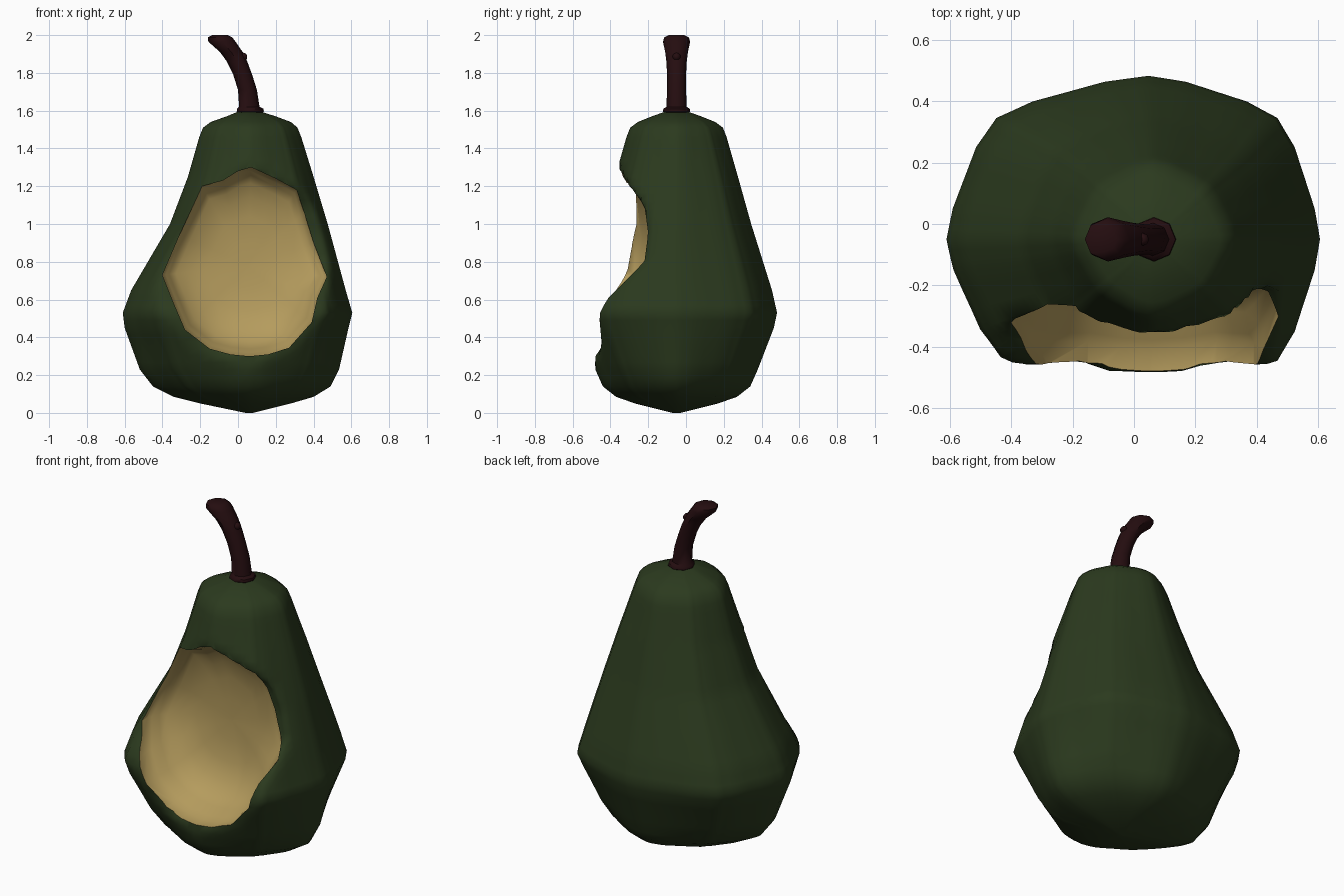
import bpy, bmesh, math

if "Cube" in bpy.data.objects:
    bpy.data.objects.remove(bpy.data.objects["Cube"])


def material(name, rgb):
    m = bpy.data.materials.new(name)
    m.diffuse_color = (*rgb, 1)
    m.use_nodes = True
    m.node_tree.nodes["Principled BSDF"].inputs["Base Color"].default_value = m.diffuse_color
    return m


skin = material("green_skin", (0.024, 0.042, 0.013))
flesh = material("pale_flesh", (0.46, 0.33, 0.11))
bark = material("stem_brown", (0.018, 0.004, 0.005))


def lerp(a, b, t):
    return a + (b - a) * t


def table(pairs, z):
    # piecewise linear lookup in (z, value) pairs
    if z <= pairs[0][0]:
        return pairs[0][1]
    for (z0, v0), (z1, v1) in zip(pairs, pairs[1:]):
        if z <= z1:
            return lerp(v0, v1, (z - z0) / (z1 - z0))
    return pairs[-1][1]


def loft(name, rings, mats, index=0):
    # skin a stack of closed rings, capping both ends
    bm = bmesh.new()
    rows = [[bm.verts.new(p) for p in ring] for ring in rings]
    n = len(rows[0])
    for a, b in zip(rows, rows[1:]):
        for i in range(n):
            j = (i + 1) % n
            bm.faces.new((a[i], a[j], b[j], b[i]))
    bm.faces.new(rows[0][::-1])
    bm.faces.new(rows[-1])
    bmesh.ops.recalc_face_normals(bm, faces=bm.faces)
    for f in bm.faces:
        f.material_index = index
    me = bpy.data.meshes.new(name)
    bm.to_mesh(me)
    bm.free()
    for m in mats:
        me.materials.append(m)
    ob = bpy.data.objects.new(name, me)
    bpy.context.collection.objects.link(ob)
    return ob


def smooth(ob, deg):
    bpy.ops.object.select_all(action='DESELECT')
    ob.select_set(True)
    bpy.context.view_layer.objects.active = ob
    bpy.ops.object.shade_smooth_by_angle(angle=math.radians(deg))


# Fruit body: z, left x, right x, depth half-width about y = -0.05
CY = -0.05
PROFILE = [
    (0.0, 0.04, 0.08, 0.02), (0.05, -0.2, 0.28, 0.22), (0.085, -0.34, 0.4, 0.32),
    (0.14, -0.45, 0.49, 0.39), (0.23, -0.52, 0.535, 0.43), (0.45, -0.6, 0.585, 0.515),
    (0.53, -0.61, 0.605, 0.532), (0.65, -0.565, 0.57, 0.505), (1.0, -0.36, 0.475, 0.395),
    (1.25, -0.265, 0.4, 0.325), (1.46, -0.205, 0.335, 0.265), (1.51, -0.185, 0.315, 0.245),
    (1.54, -0.145, 0.28, 0.205), (1.57, -0.06, 0.2, 0.13), (1.595, 0.0, 0.12, 0.06)]
# Roundness of the diagonal corners by height
CORNER = [(0.0, 0.84), (0.14, 0.86), (0.25, 0.91), (0.53, 0.99), (0.8, 0.98), (1.2, 0.95), (1.5, 0.91)]

# Skin sunk in around the bite, on its left and right sides
DENT_L = [(0.22, -0.482), (0.3, -0.48), (0.35, -0.445), (0.52, -0.46), (0.6, -0.42),
          (0.66, -0.36), (0.75, -0.31), (0.9, -0.285), (1.1, -0.29), (1.2, -0.32), (1.33, -0.37)]
DENT_R = [(0.22, -0.482), (0.3, -0.48), (0.35, -0.445), (0.52, -0.46), (0.6, -0.42),
          (0.72, -0.3), (0.8, -0.22), (0.95, -0.2), (1.1, -0.22), (1.22, -0.31), (1.33, -0.37)]


def dent(x, z):
    t = min(1, max(0, (x + 0.3) / 0.65))
    return lerp(table(DENT_L, z), table(DENT_R, z), t)


# Cross-section: rounded square of straight sides, one quarter mirrored round
quarter = [(1, 0), (0.97, 0.19), (0.86, 0.57), (0.76, 0.75), (0.58, 0.85), (0.22, 0.965)]
half = quarter + [(0, 1)] + [(-x, y) for x, y in quarter[:0:-1]]
base = half + [(-x, -y) for x, y in half]
unit = []
for p, q in zip(base, base[1:] + base[:1]):
    unit += [(lerp(p[0], q[0], k / 3), lerp(p[1], q[1], k / 3)) for k in range(3)]

rings = []
for a, b in zip(PROFILE, PROFILE[1:] + PROFILE[-1:]):
    steps = max(1, round((b[0] - a[0]) / 0.04))
    for k in range(steps):
        z, l, r, d = (lerp(u, v, k / steps) for u, v in zip(a, b))
        ring = []
        for u, v in unit:
            tight = table(CORNER, z) - (0.03 if u < 0 and v < 0 else 0)
            c = lerp(1, tight, math.sin(2 * math.atan2(v, u)) ** 2)
            # front and back ridges follow the stem axis at x = 0.06
            x = (l + r) / 2 + c * u * (r - l) / 2
            x += (0.06 - (l + r) / 2) * (1 - abs(u)) * 0.8
            y = CY + c * v * d
            ring.append((x, max(y, dent(x, z)), z))
        rings.append(ring)
body = loft("fruit_body", rings, [skin, flesh])

# Bite cutter: outline seen from the front, bowl-shaped inside
OUTLINE = [(-0.19, 1.2), (-0.08, 1.23), (0.0, 1.28), (0.07, 1.3), (0.2, 1.24), (0.31, 1.18),
           (0.35, 1.06), (0.4, 0.9), (0.47, 0.72), (0.42, 0.61), (0.39, 0.48), (0.27, 0.345),
           (0.16, 0.31), (0.06, 0.3), (-0.04, 0.31), (-0.15, 0.34), (-0.28, 0.44), (-0.34, 0.58),
           (-0.4, 0.73), (-0.31, 0.94)]
MX, MZ, FLOOR = 0.05, 0.78, -0.13
cut_rings = [[(x, -1, z) for x, z in OUTLINE]]
for s, f in ((1, 0.16), (0.96, 0.24), (0.92, 0.46), (0.84, 0.68), (0.7, 0.84), (0.5, 0.94), (0.25, 0.99), (0.02, 1)):
    cut_rings.append([(lerp(MX, x, s), lerp(dent(x, z), FLOOR, f) + (0.02 if s > 0.9 else 0), lerp(MZ, z, s))
                      for x, z in OUTLINE])
cutter = loft("bite_cutter", cut_rings, [skin, flesh], 1)

mod = body.modifiers.new("bite", 'BOOLEAN')
mod.operation = 'DIFFERENCE'
mod.solver = 'EXACT'
mod.object = cutter
bpy.context.view_layer.objects.active = body
bpy.ops.object.modifier_apply(modifier="bite")
bpy.data.objects.remove(cutter)

# Smooth skin and flesh, with a crisp edge along the bite rim
bm = bmesh.new()
bm.from_mesh(body.data)
for f in bm.faces:
    f.smooth = True
for e in bm.edges:
    e.smooth = len({f.material_index for f in e.link_faces}) == 1
bm.to_mesh(body.data)
bm.free()

# Stem: x, z, radius along a bent path, with a collar at the base
STEM = [(0.065, 1.575, 0.05), (0.065, 1.595, 0.072), (0.065, 1.61, 0.07), (0.06, 1.62, 0.054),
        (0.05, 1.71, 0.05), (0.025, 1.79, 0.05), (-0.005, 1.86, 0.054), (-0.035, 1.91, 0.06),
        (-0.085, 1.965, 0.072), (-0.095, 1.988, 0.065), (-0.095, 2.0, 0.04)]
stem = loft("stem", [[(x + r * math.cos(math.tau * i / 8), CY + r * math.sin(math.tau * i / 8), z)
                      for i in range(8)] for x, z, r in STEM], [bark])
smooth(stem, 50)

# Small bud on the stem
bpy.ops.mesh.primitive_uv_sphere_add(segments=8, ring_count=5, radius=0.022, location=(0.028, CY, 1.885))
bud = bpy.context.object
bud.name = "stem_bud"
bud.data.materials.append(bark)
smooth(bud, 60)
